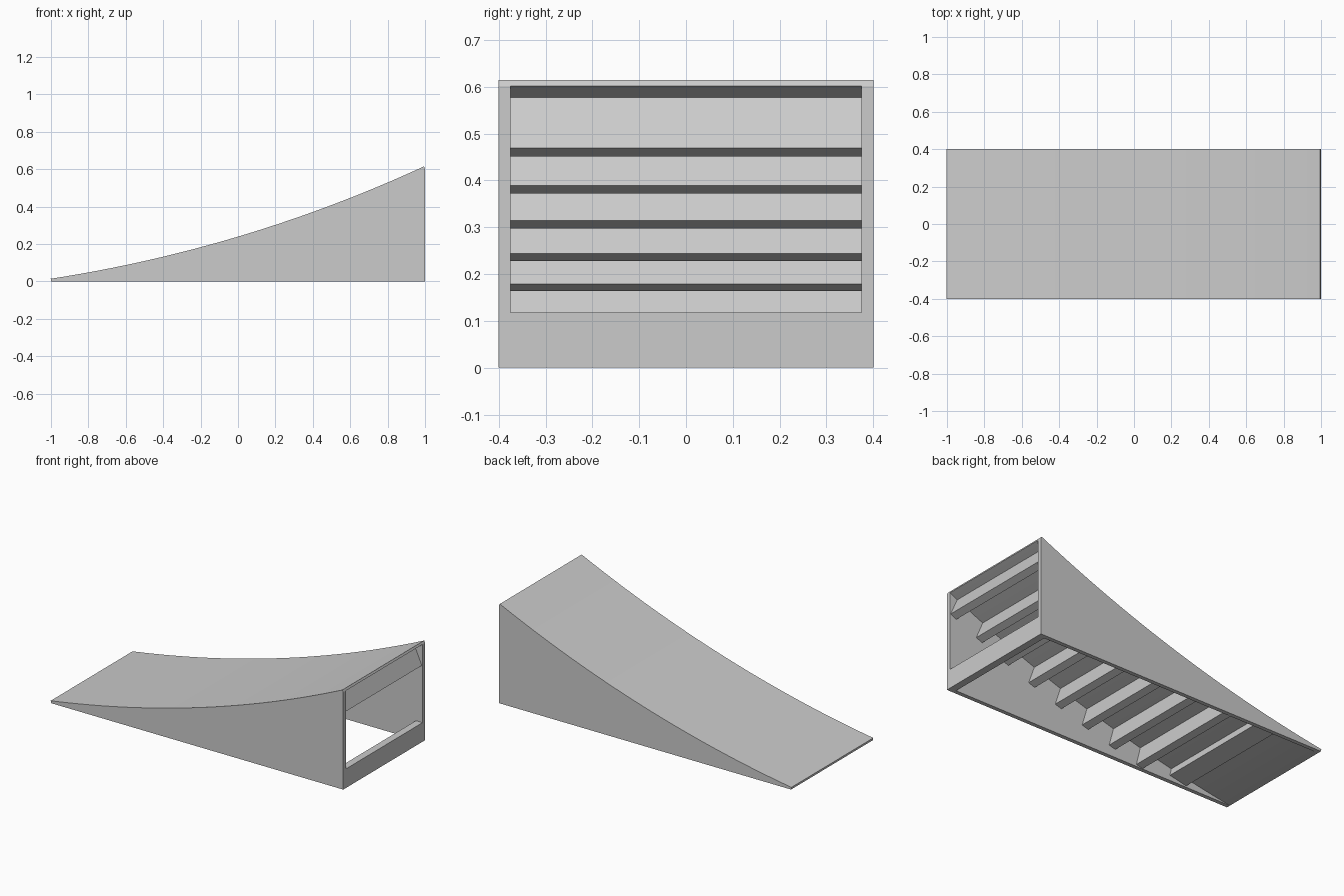
import bpy
import bmesh
from math import sin, cos, radians

if "Cube" in bpy.data.objects:
    bpy.data.objects.remove(bpy.data.objects["Cube"])

# Main dimensions
RADIUS = 7.5
START, END = radians(8.75), radians(24.75)
HALF_WIDTH = 0.4
PANEL = 0.025
DECK = 0.0145
PLANK_W, PLANK_T = 0.118, 0.045
STEPS = 32

grey = bpy.data.materials.new("light_grey")
grey.use_nodes = True
colour = (0.6, 0.6, 0.6, 1)
grey.diffuse_color = colour
grey.node_tree.nodes["Principled BSDF"].inputs["Base Color"].default_value = colour


def on_curve(angle, drop=0.0):
    """Point on the deck's underside, lowered square to the slope by drop."""
    r = RADIUS + drop
    return (r * sin(angle) - RADIUS * sin(END) + 1,
            RADIUS * cos(START) - r * cos(angle))


def prism(name, profile, y0, y1, smooth=False):
    """Extrude an xz profile from y0 to y1."""
    bm = bmesh.new()
    face = bm.faces.new([bm.verts.new((x, y0, z)) for x, z in profile])
    ext = bmesh.ops.extrude_face_region(bm, geom=[face])
    verts = [v for v in ext["geom"] if isinstance(v, bmesh.types.BMVert)]
    bmesh.ops.translate(bm, verts=verts, vec=(0, y1 - y0, 0))
    bmesh.ops.recalc_face_normals(bm, faces=bm.faces)
    mesh = bpy.data.meshes.new(name)
    bm.to_mesh(mesh)
    bm.free()
    mesh.materials.append(grey)
    obj = bpy.data.objects.new(name, mesh)
    bpy.context.collection.objects.link(obj)
    if smooth:
        bpy.ops.object.select_all(action="DESELECT")
        obj.select_set(True)
        bpy.context.view_layer.objects.active = obj
        bpy.ops.object.shade_smooth_by_angle(angle=radians(30))
    return obj


def plank(name, angle, width, depth):
    """Cross plank fixed under the deck, square to the slope."""
    half = width / 2 / RADIUS
    corners = [on_curve(angle - half), on_curve(angle + half),
               on_curve(angle + half, depth), on_curve(angle - half, depth)]
    inner = HALF_WIDTH - PANEL
    return prism(name, corners, -inner, inner)


angles = [START + (END - START) * i / STEPS for i in range(STEPS + 1)]
under = [on_curve(a) for a in angles]
over = [on_curve(a, -DECK) for a in angles]

# Curved riding deck
prism("deck", under + over[::-1], -HALF_WIDTH, HALF_WIDTH, smooth=True)

# Side panels
side = under + [(1, 0)]
prism("right_side_panel", side, -HALF_WIDTH, PANEL - HALF_WIDTH, smooth=True)
prism("left_side_panel", side, HALF_WIDTH - PANEL, HALF_WIDTH, smooth=True)

# Upright ribs at even spacing, then one laid flat where the ramp gets thin
for i in range(8):
    plank(f"rib_{i + 1}", radians(24.13 - 1.51 * i), PLANK_T, PLANK_W)
plank("flat_rib", radians(11.55), PLANK_W, PLANK_T)

# Low crossbar closing the foot of the tall end
inner = HALF_WIDTH - PANEL
prism("end_crossbar", [(1 - PLANK_T, 0), (1, 0), (1, PLANK_W), (1 - PLANK_T, PLANK_W)],
      -inner, inner)
